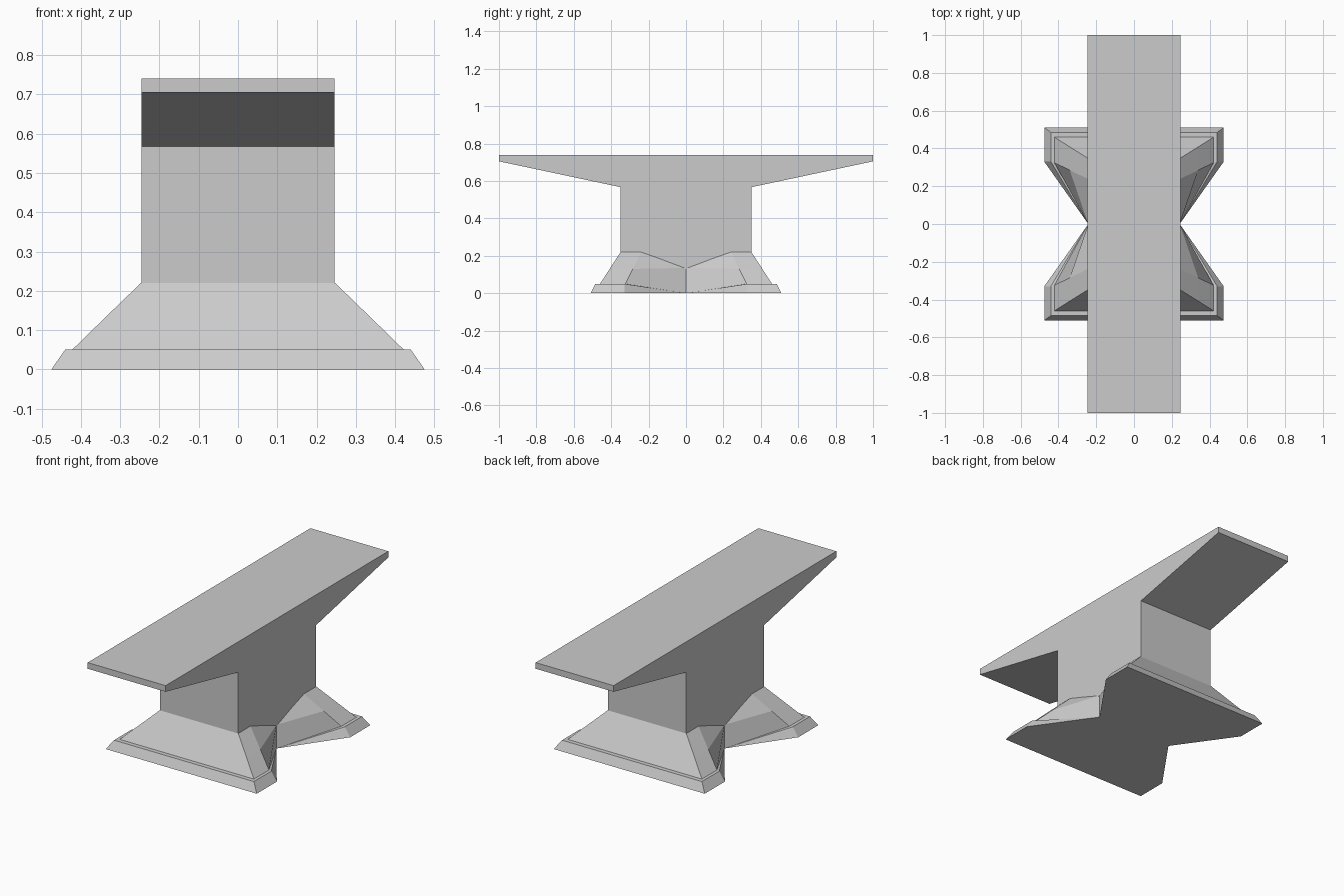
import bpy, bmesh

if "Cube" in bpy.data.objects:
    bpy.data.objects.remove(bpy.data.objects["Cube"])


def make_object(name, bm):
    bmesh.ops.remove_doubles(bm, verts=bm.verts, dist=1e-5)
    bmesh.ops.recalc_face_normals(bm, faces=bm.faces)
    mesh = bpy.data.meshes.new(name)
    bm.to_mesh(mesh)
    bm.free()
    obj = bpy.data.objects.new(name, mesh)
    bpy.context.collection.objects.link(obj)
    return obj


def loft(name, rings):
    """Skin a stack of closed rings and cap both ends."""
    bm = bmesh.new()
    loops = [[bm.verts.new(p) for p in ring] for ring in rings]
    n = len(loops[0])
    for low, high in zip(loops, loops[1:]):
        for i in range(n):
            j = (i + 1) % n
            bm.faces.new((low[i], low[j], high[j], high[i]))
    bm.faces.new(loops[0][::-1])
    bm.faces.new(loops[-1])
    return make_object(name, bm)


# Anvil body: side profile (y, z) extruded across x
W = 0.245
half = [(0.35, 0.13), (0.35, 0.22), (0.35, 0.567), (1.0, 0.705), (1.0, 0.74)]
profile = half + [(-y, z) for y, z in reversed(half)]
loft("anvil_body", [[(x, y, z) for y, z in profile] for x in (-W, W)])


# Splayed base: foot corner, foot inner edge and waist notch, mirrored to a ring
def base_ring(corner_x, corner_y, inner_y, z, waist_z):
    quarter = [(corner_x, inner_y, z), (corner_x, corner_y, z)]
    right = [(x, -y, h) for x, y, h in reversed(quarter)]
    right += [(0.242, 0, waist_z)] + quarter
    left = [(-x, y, h) for x, y, h in reversed(right)]
    return right + left


loft("splayed_base", [
    base_ring(0.475, 0.51, 0.33, 0.0, 0.0),
    base_ring(0.44, 0.485, 0.33, 0.05, 0.0),     # lip
    base_ring(0.422, 0.46, 0.325, 0.05, 0.0),    # ledge
    base_ring(0.34, 0.408, 0.285, 0.13, 0.135),  # slope
    base_ring(0.247, 0.35, 0.24, 0.22, 0.135),
])
